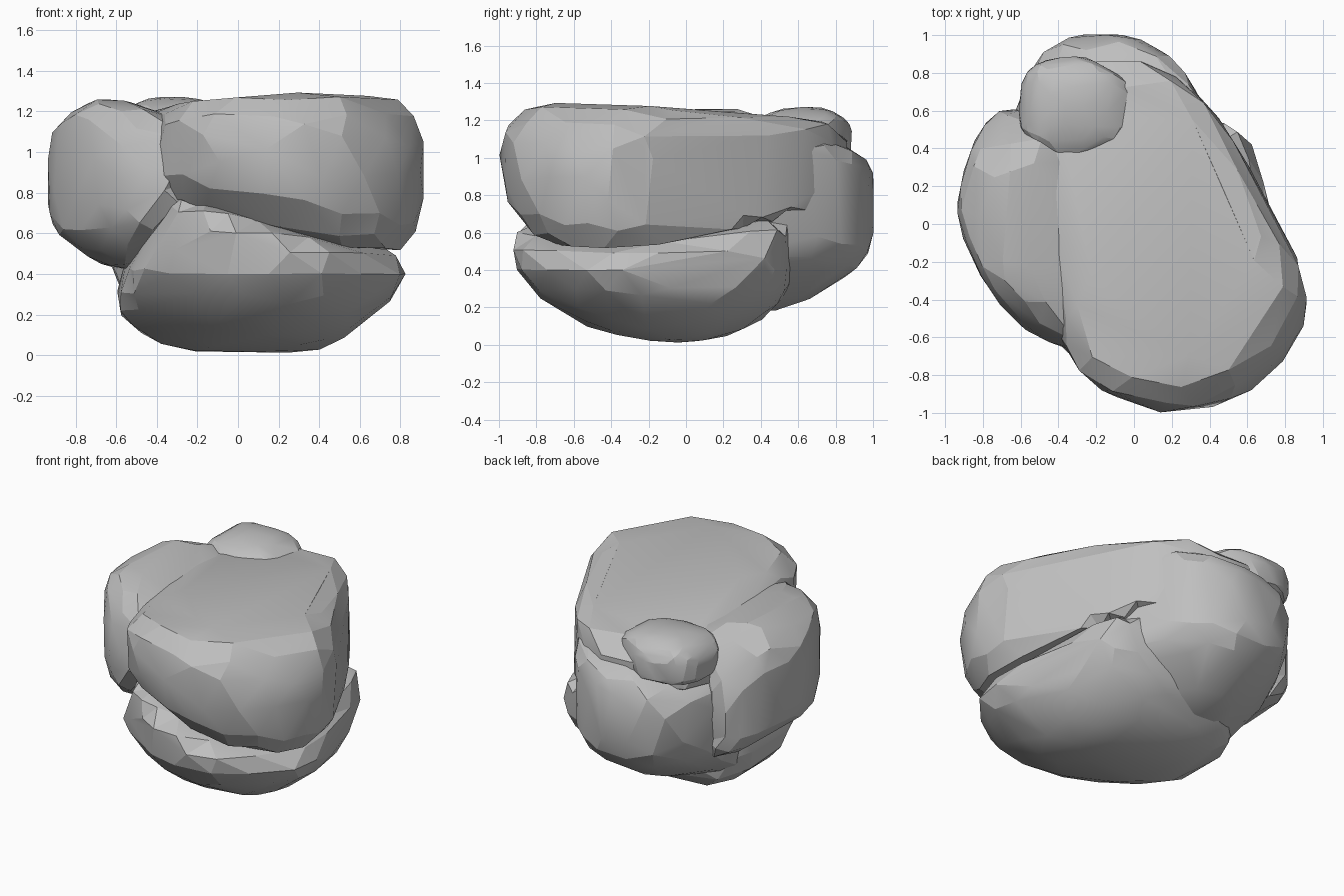
import bpy
import bmesh
import math
from mathutils import Vector

cube = bpy.data.objects.get("Cube")
if cube:
    bpy.data.objects.remove(cube, do_unlink=True)


def flat_material(name, colour):
    material = bpy.data.materials.new(name)
    material.use_nodes = True
    material.diffuse_color = colour
    material.node_tree.nodes["Principled BSDF"].inputs["Base Color"].default_value = colour
    return material


stone_grey = flat_material("stone_grey", (0.52, 0.52, 0.52, 1))


def stone(name, centre, sides, tilts, crispness=13):
    """Round boulder bounded by planes: sides are (azimuth, distance) pairs
    for upright planes, tilts are (normal, distance) pairs for the others."""
    planes = [(Vector((math.cos(math.radians(a)), math.sin(math.radians(a)), 0)), d)
              for a, d in sides]
    planes += [(Vector(n).normalized(), d) for n, d in tilts]

    bm = bmesh.new()
    bmesh.ops.create_icosphere(bm, subdivisions=4, radius=1)
    for vert in bm.verts:
        ray = vert.co.normalized()
        total = sum((max(0, normal.dot(ray)) / dist) ** crispness for normal, dist in planes)
        vert.co = Vector(centre) + ray * total ** (-1 / crispness)

    mesh = bpy.data.meshes.new(name)
    bm.to_mesh(mesh)
    bm.free()
    mesh.materials.append(stone_grey)
    obj = bpy.data.objects.new(name, mesh)
    bpy.context.collection.objects.link(obj)

    # Thin the round surface into chiselled facets
    facets = obj.modifiers.new("facets", "DECIMATE")
    facets.ratio = 0.16
    bpy.ops.object.select_all(action="DESELECT")
    obj.select_set(True)
    bpy.context.view_layer.objects.active = obj
    bpy.ops.object.modifier_apply(modifier=facets.name)
    bpy.ops.object.shade_smooth_by_angle(angle=math.radians(16))


# Large flat-topped slab with a sloping underside
stone("top_slab", (0.1, -0.1, 0.95),
      [(28, 0.64), (-10, 0.91), (-35, 0.98), (-58, 0.98), (-80, 0.97), (-105, 0.9),
       (-128, 0.81), (190, 0.57), (140, 1.08), (100, 1.0), (55, 0.8)],
      [((-0.04, 0.06, 1), 0.3), ((0, -0.6, 0.8), 0.72), ((0.6, 0.3, 0.75), 0.61),
       ((0.6, -0.4, 0.7), 0.77), ((-0.6, -0.1, 0.8), 0.52),
       ((-0.22, 0.1, -1), 0.27), ((-0.15, -0.7, -0.7), 0.75), ((0.8, 0, -0.6), 0.86),
       ((0.4, -0.6, -0.7), 0.89), ((-0.4, -0.5, -0.75), 0.59)])

# Rounded base with a sloping ledge
stone("base_boulder", (0.1, -0.15, 0.4),
      [(15, 0.66), (-45, 0.8), (-90, 0.78), (-125, 0.7), (180, 0.73),
       (135, 0.78), (80, 0.74)],
      [((0.3, -0.1, 1), 0.31), ((0, 0, -1), 0.42), ((0, -0.6, -0.8), 0.5),
       ((0, -0.2, -1), 0.39), ((0, 0.25, -1), 0.44),
       ((0.6, 0, -0.8), 0.51), ((-0.5, 0, -0.85), 0.55), ((0, 0.7, -0.7), 0.59),
       ((0.45, -0.45, -0.75), 0.55), ((0.45, 0.45, -0.75), 0.55),
       ((-0.4, -0.5, -0.75), 0.48), ((-0.89, -0.1, 0.46), 0.6)])

# Upright boulder on the right flank
stone("flank_boulder", (-0.45, 0, 0.85),
      [(200, 0.46), (165, 0.51), (125, 0.65), (215, 0.48), (232, 0.54), (260, 0.64),
       (0, 0.2), (60, 0.45)],
      [((0, 0, 1), 0.44), ((0.35, 0, 0.94), 0.35), ((-0.6, 0, 0.8), 0.5),
       ((-0.3, 0.7, 0.65), 0.58), ((-0.3, -0.7, 0.65), 0.56),
       ((-0.6, 0, -0.8), 0.47), ((0, 0, -1), 0.43), ((0.5, -0.4, -0.75), 0.42),
       ((-0.5, -0.5, -0.7), 0.5)])

# Boulder behind, hanging lower than the slab
stone("back_boulder", (-0.1, 0.4, 0.75),
      [(95, 0.62), (130, 0.67), (160, 0.57), (60, 0.58), (25, 0.52),
       (270, 0.3), (200, 0.5)],
      [((0, 0.2, 1), 0.41), ((0, 0.6, 0.8), 0.56), ((-0.5, 0.3, 0.8), 0.47),
       ((0, 0, -1), 0.58), ((0, 0.6, -0.8), 0.59), ((0.5, 0.3, -0.8), 0.53),
       ((-0.5, 0.4, -0.75), 0.58)])

# Broad shallow hump at the rear of the top
stone("rear_hump", (-0.34, 0.64, 1.12),
      [(0, 0.36), (60, 0.26), (100, 0.25), (140, 0.29), (180, 0.27),
       (240, 0.28), (300, 0.3)],
      [((0, 0, 1), 0.155), ((0, 0, -1), 0.12), ((0.4, 0, 0.9), 0.2),
       ((-0.5, 0, 0.8), 0.19), ((0, 0.5, 0.8), 0.19), ((0, -0.4, 0.9), 0.19)],
      crispness=9)
